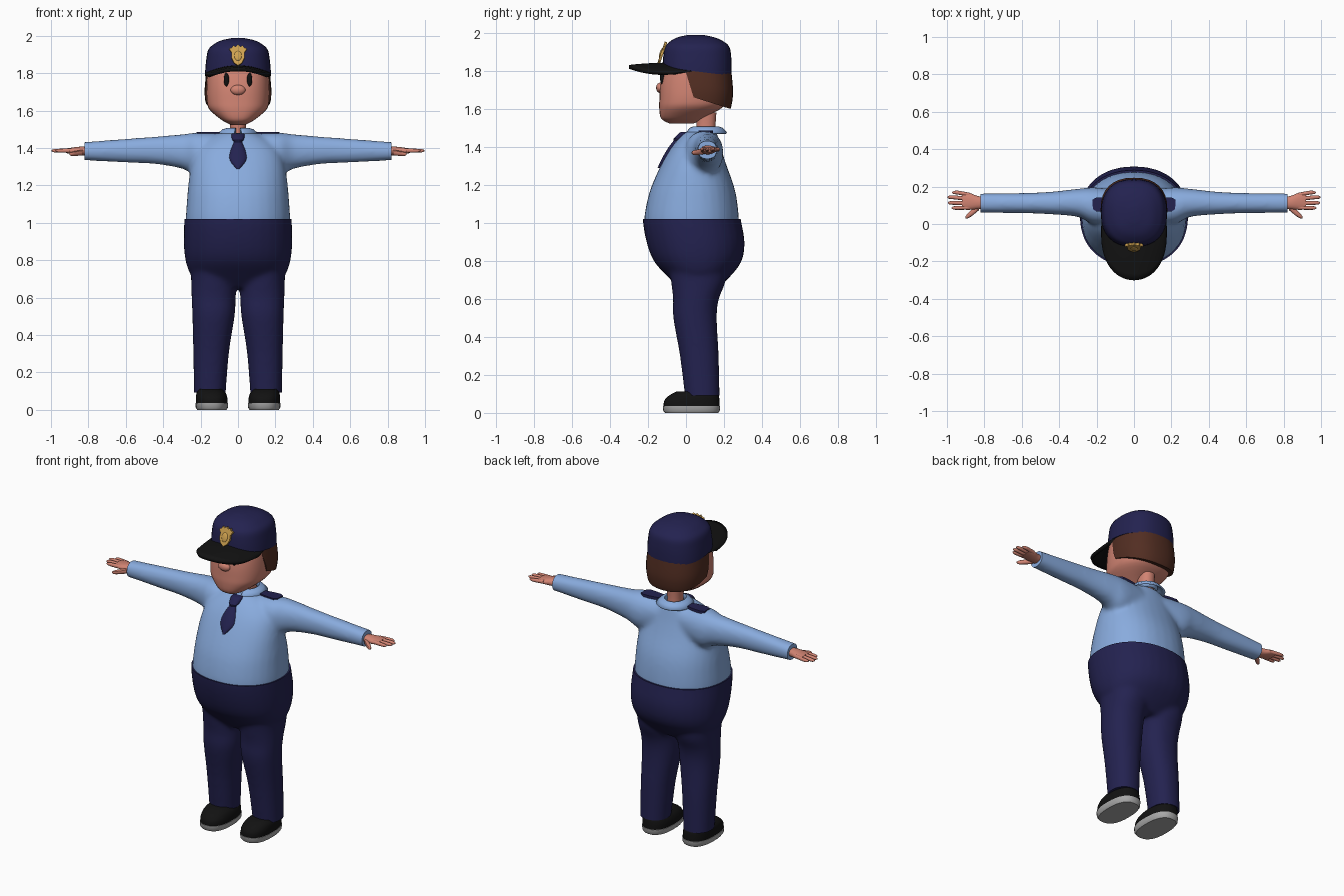
import bpy
import bmesh
from math import sin, cos, pi, copysign
from mathutils import Matrix, Vector

cube = bpy.data.objects.get("Cube")
if cube:
    bpy.data.objects.remove(cube, do_unlink=True)


def material(name, r, g, b):
    mat = bpy.data.materials.new(name)
    mat.use_nodes = True
    mat.diffuse_color = (r, g, b, 1)
    node = mat.node_tree.nodes["Principled BSDF"]
    node.inputs["Base Color"].default_value = (r, g, b, 1)
    node.inputs["Roughness"].default_value = 0.8
    return mat


skin = material("skin", .64, .23, .17)
shirt_blue = material("shirt blue", .25, .41, .73)
navy = material("navy", .017, .016, .08)
hair_brown = material("hair brown", .085, .027, .016)
black = material("black", .006, .006, .006)
gold = material("gold", .62, .36, .08)
sole_grey = material("sole grey", .4, .4, .4)
SIDES = (("left", 1), ("right", -1))


def resample(rows, steps):
    """Catmull-Rom interpolation between cross-sections."""
    out = []
    for i in range(len(rows) - 1):
        a, b, c, d = (rows[max(i - 1, 0)], rows[i], rows[i + 1], rows[min(i + 2, len(rows) - 1)])
        for k in range(steps):
            t = k / steps
            out.append([q + t / 2 * (r - p + t * (2 * p - 5 * q + 4 * r - s + t * (3 * (q - r) + s - p)))
                        for p, q, r, s in zip(a, b, c, d)])
    return out + [rows[-1]]


def loft(bm, rows, axis="z", side=1, power=2.2, steps=4, seg=32):
    """Closed loft; rows are (position, u centre, u radius, v low, v high)."""
    rows = [r if len(r) == 5 else (r[0], 0, *r[1:]) for r in rows]
    rings = []
    for pos, cu, ru, v0, v1 in resample(rows, steps):
        ring = []
        for k in range(seg):
            a = 2 * pi * k / seg
            u = cu + ru * copysign(abs(cos(a)) ** (2 / power), cos(a))
            v = (v0 + v1) / 2 + (v1 - v0) / 2 * copysign(abs(sin(a)) ** (2 / power), sin(a))
            co = (u * side, v, pos) if axis == "z" else (pos * side, u, v)
            ring.append(bm.verts.new(co))
        rings.append(ring)
    for a, b in zip(rings, rings[1:]):
        for k in range(seg):
            n = (k + 1) % seg
            bm.faces.new((a[k], a[n], b[n], b[k]))
    bm.faces.new(rings[0])
    bm.faces.new(rings[-1])


def ellipsoid(bm, centre, radii):
    bmesh.ops.create_uvsphere(bm, u_segments=24, v_segments=14, radius=1,
                              matrix=Matrix.Translation(centre) @ Matrix.Diagonal((*radii, 1)))


def finish(name, bm, mat, blend=False, cuts=(), thickness=0, angle=.7):
    """Turn a bmesh into an object, optionally melting its parts together and trimming it."""
    bmesh.ops.recalc_face_normals(bm, faces=bm.faces[:])
    mesh = bpy.data.meshes.new(name)
    bm.to_mesh(mesh)
    bm.free()
    obj = bpy.data.objects.new(name, mesh)
    bpy.context.collection.objects.link(obj)
    if blend:
        remesh = obj.modifiers.new("melt", "REMESH")
        remesh.mode = "VOXEL"
        remesh.voxel_size = .012
        smooth = obj.modifiers.new("soften", "SMOOTH")
        smooth.factor = .5
        smooth.iterations = 10
        graph = bpy.context.evaluated_depsgraph_get()
        mesh = bpy.data.meshes.new_from_object(obj.evaluated_get(graph))
        obj.modifiers.clear()
        obj.data = mesh
    if cuts:
        bm = bmesh.new()
        bm.from_mesh(mesh)
        for point, normal in cuts:
            bmesh.ops.bisect_plane(bm, geom=bm.verts[:] + bm.edges[:] + bm.faces[:], plane_co=point,
                                   plane_no=Vector(normal).normalized(), clear_outer=True)
            bmesh.ops.holes_fill(bm, edges=[e for e in bm.edges if e.is_boundary], sides=0)
        bmesh.ops.recalc_face_normals(bm, faces=bm.faces[:])
        bm.to_mesh(mesh)
        bm.free()
    if thickness:
        obj.modifiers.new("thickness", "SOLIDIFY").thickness = thickness
        obj.modifiers["thickness"].offset = 0
    mesh.materials.clear()
    mesh.materials.append(mat)
    bpy.ops.object.select_all(action="DESELECT")
    obj.select_set(True)
    bpy.context.view_layer.objects.active = obj
    bpy.ops.object.shade_smooth_by_angle(angle=angle)
    return obj


def lofted(name, mat, rows, cuts=(), **options):
    bm = bmesh.new()
    loft(bm, rows, **options)
    return finish(name, bm, mat, cuts=cuts)


def plate(name, mat, outline, depth, matrix):
    """Flat outline in local XY, extruded and placed."""
    bm = bmesh.new()
    face = bm.faces.new([bm.verts.new((x, y, 0)) for x, y in outline])
    new = bmesh.ops.extrude_face_region(bm, geom=[face])["geom"]
    bmesh.ops.translate(bm, vec=(0, 0, depth), verts=[v for v in new if isinstance(v, bmesh.types.BMVert)])
    bm.transform(matrix)
    return finish(name, bm, mat, angle=.5)


# Shirt: torso and sleeves melted together, trimmed at the cuffs
bm = bmesh.new()
loft(bm, [(.95, .275, -.215, .275), (1.02, .279, -.22, .278), (1.12, .273, -.203, .268),
          (1.2, .266, -.178, .25), (1.3, .252, -.133, .214), (1.38, .225, -.088, .188),
          (1.44, .17, -.042, .172), (1.48, .1, 0, .16)])
for _, side in SIDES:
    loft(bm, [(0, .09, .08, 1.3, 1.47), (.2, .095, .1, 1.25, 1.482), (.3, .113, .075, 1.29, 1.473),
              (.45, .112, .06, 1.315, 1.46), (.6, .112, .054, 1.322, 1.449),
              (.87, .112, .051, 1.337, 1.428)], axis="x", side=side)
finish("shirt", bm, shirt_blue, blend=True, cuts=[((.82, 0, 0), (1, 0, 0)), ((-.82, 0, 0), (-1, 0, 0))])

# Trousers: hips and legs melted together, trimmed at waist and hems
bm = bmesh.new()
loft(bm, [(.65, .17, -.03, .16), (.72, .25, -.1, .235), (.8, .281, -.17, .293),
          (.9, .29, -.208, .308), (1.02, .287, -.228, .288), (1.1, .282, -.22, .275)])
for _, side in SIDES:
    loft(bm, [(.04, .152, .083, 0, .178), (.3, .144, .095, -.032, .172), (.5, .131, .113, -.067, .162),
              (.6, .13, .118, -.068, .173), (.7, .13, .121, -.08, .21), (.85, .135, .125, -.1, .22)], side=side)
finish("trousers", bm, navy, blend=True, cuts=[((0, 0, 1.02), (0, 0, 1)), ((0, 0, .092), (0, 0, -1))])

# Shoes
for label, side in SIDES:
    lofted(label + "_shoe_sole", sole_grey, [(0, .14, .078, -.11, .17), (.012, .14, .086, -.12, .178),
                                             (.036, .14, .087, -.122, .18)], side=side, power=2.5, steps=1)
    lofted(label + "_shoe", black, [(.034, .14, .084, -.118, .177), (.065, .141, .084, -.114, .176),
                                    (.092, .144, .077, -.088, .172), (.112, .148, .06, -.05, .16)],
           side=side, power=2.5)

# Hands with four fingers and a thumb
for label, side in SIDES:
    bm = bmesh.new()
    loft(bm, [(.79, .112, .03, 1.36, 1.405), (.84, .115, .036, 1.36, 1.407), (.88, .121, .045, 1.366, 1.403),
              (.92, .123, .046, 1.373, 1.397)], axis="x", side=side, seg=20)
    for base, y, tip in ((.156, .168, .972), (.134, .143, .997), (.11, .113, .995), (.088, .086, .975)):
        loft(bm, [(.88, base, .011, 1.374, 1.398), (tip - .03, y, .0105, 1.375, 1.396),
                  (tip - .008, y, .008, 1.378, 1.393), (tip, y, .003, 1.383, 1.388)],
             axis="x", side=side, seg=10, steps=2)
    loft(bm, [(.83, .088, .015, 1.36, 1.392), (.865, .062, .018, 1.357, 1.385), (.89, .042, .013, 1.357, 1.38),
              (.902, .035, .004, 1.364, 1.373)], axis="x", side=side, seg=10, steps=2)
    finish(label + "_hand", bm, skin)

# Neck, head, nose and eyes
lofted("neck", skin, [(1.43, .048, .05, .16), (1.5, .043, .055, .155), (1.58, .045, .05, .16)])
lofted("head", skin, [(1.522, .035, -.085, .04), (1.534, .06, -.113, .065), (1.555, .095, -.134, .1),
                      (1.605, .152, -.141, .19), (1.65, .167, -.14, .216), (1.72, .169, -.136, .225),
                      (1.79, .165, -.122, .225), (1.86, .15, -.1, .21)], power=2.4)
bm = bmesh.new()
ellipsoid(bm, (0, -.136, 1.71), (.04, .021, .027))
finish("nose", bm, skin)
for label, side in SIDES:
    bm = bmesh.new()
    ellipsoid(bm, (.062 * side, -.125, 1.765), (.014, .012, .036))
    finish(label + "_eye", bm, black)

# Hair around the back of the head
lofted("hair", hair_brown, [(1.56, .15, -.1, .205), (1.6, .165, -.1, .234), (1.66, .176, -.1, .246),
                            (1.72, .178, -.1, .246), (1.82, .168, -.1, .236)],
       cuts=[((0, 0, 1.79), (0, -.13, -.04)), ((0, .04, 1.66), (0, -.06, -.19))], power=2.4)

# Cap crown with a tilted lower edge
lofted("cap_crown", navy, [(1.74, .175, -.12, .238), (1.8, .176, -.122, .24), (1.87, .17, -.12, .238),
                           (1.925, .159, -.11, .228), (1.955, .128, -.082, .195), (1.975, .09, -.045, .15),
                           (1.988, .03, .01, .09)],
       cuts=[((0, -.12, 1.818), (0, -.125, -1))], power=2.4)

# Cap visor: arched plate
bm = bmesh.new()
grid = []
for i in range(25):
    a = (i / 12 - 1) * pi / 2
    x, c = sin(a), max(cos(a), 0)
    row = []
    for j in range(7):
        t = j / 6
        y = (1 - t) * (.03 - .12 * c) + t * (-.055 - .245 * c ** .8)
        row.append(bm.verts.new((.166 * x, y, 1.832 - .038 * x * x - .012 * t * t)))
    grid.append(row)
for a, b in zip(grid, grid[1:]):
    for j in range(6):
        bm.faces.new((a[j], a[j + 1], b[j + 1], b[j]))
finish("cap_visor", bm, black, thickness=.02)

# Cap badge: mirrored shield leaning back, with a raised centre
half = [(0, -.058), (.022, -.042), (.036, -.012), (.034, .015), (.047, .036), (.031, .044),
        (.027, .056), (.012, .048), (0, .06)]
shield = half + [(-x, y) for x, y in half[-2:0:-1]]
lean = Matrix.Translation((0, -.118, 1.892)) @ Matrix.Rotation(pi / 2 - .33, 4, "X")
plate("badge", gold, shield, .014, lean)
bm = bmesh.new()
ellipsoid(bm, (0, -.004, .013), (.02, .028, .007))
bm.transform(lean)
finish("badge_centre", bm, gold)

# Collar: folded band open at the front
bm = bmesh.new()
band = []
for i in range(41):
    a = .2 + i / 40 * (2 * pi - .4)
    front = max(cos(a), 0) ** 4
    band.append([bm.verts.new((r * sin(a), .105 - d * cos(a), z)) for r, d, z in (
        (.055, .062, 1.475), (.062, .07, 1.502), (.082, .085, 1.495), (.108, .108 + .015 * front, 1.47 - .024 * front))])
for a, b in zip(band, band[1:]):
    for j in range(3):
        bm.faces.new((a[j], a[j + 1], b[j + 1], b[j]))
finish("collar", bm, shirt_blue, thickness=.01)

# Tie following the front of the shirt
lofted("tie", navy, [(1.287, .006, -.15, -.11), (1.315, .034, -.138, -.09), (1.35, .052, -.12, -.06),
                     (1.4, .036, -.09, -.04), (1.432, .022, -.065, -.02), (1.442, .03, -.066, -.01),
                     (1.47, .036, -.038, .02), (1.478, .03, -.025, .02)], steps=2, seg=20)

# Shoulder straps
for label, side in SIDES:
    strap = [(.1, .075), (.16, .068), (.2, .066), (.22, .08), (.222, .13), (.2, .142), (.16, .14), (.1, .13)]
    plate(label + "_shoulder_strap", navy, [(x * side, y) for x, y in strap], .02,
          Matrix.Translation((0, 0, 1.465)))
